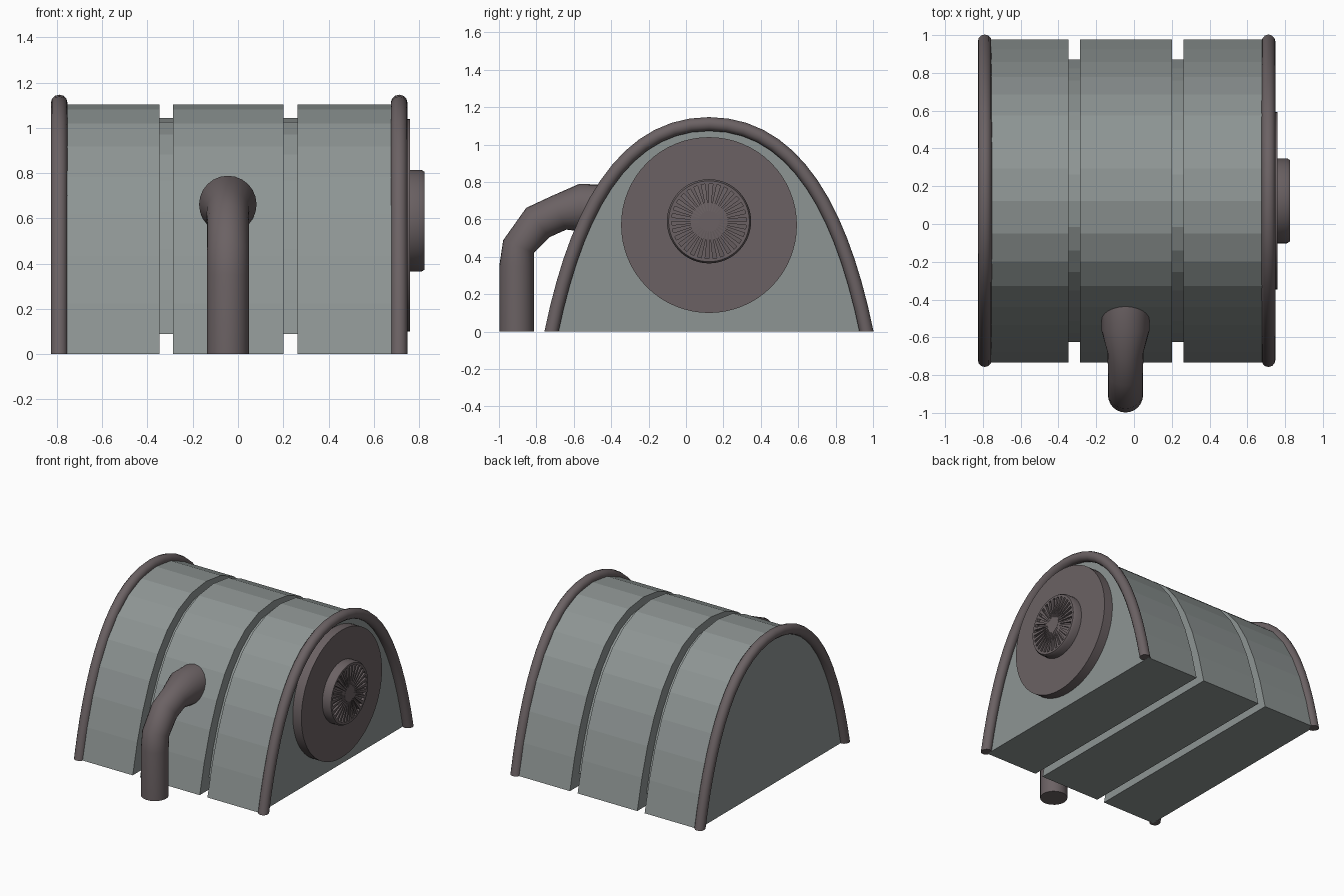
import bpy, bmesh
from math import sin, cos, pi
from mathutils import Vector

cube = bpy.data.objects.get("Cube")
if cube:
    bpy.data.objects.remove(cube)


def material(name, rgb):
    m = bpy.data.materials.new(name)
    m.use_nodes = True
    m.diffuse_color = (*rgb, 1)
    m.node_tree.nodes["Principled BSDF"].inputs["Base Color"].default_value = (*rgb, 1)
    return m


GREY = material("grey green metal", (0.27, 0.30, 0.295))
DARK = material("dark brown metal", (0.147, 0.121, 0.126))
CENTRE_Y = 0.123


def finish(name, bm, mat, smooth=False):
    bmesh.ops.recalc_face_normals(bm, faces=bm.faces)
    mesh = bpy.data.meshes.new(name)
    bm.to_mesh(mesh)
    bm.free()
    mesh.materials.append(mat)
    ob = bpy.data.objects.new(name, mesh)
    bpy.context.collection.objects.link(ob)
    if smooth:
        bpy.ops.object.select_all(action='DESELECT')
        ob.select_set(True)
        bpy.context.view_layer.objects.active = ob
        bpy.ops.object.shade_smooth_by_angle(angle=0.6)


def loft(bm, rings):
    """Bridge successive closed rings and cap both ends."""
    loops = [[bm.verts.new(p) for p in ring] for ring in rings]
    n = len(loops[0])
    sides = []
    for a, b in zip(loops, loops[1:]):
        sides.append([bm.faces.new((a[i], a[(i + 1) % n], b[(i + 1) % n], b[i]))
                      for i in range(n)])
    bm.faces.new(loops[0])
    bm.faces.new(loops[-1])
    return sides


def arch(steps, shoulder):
    """Arch outline (y, z), mirrored about its middle."""
    pts = [Vector(p) for p in ((0.855, 0), (0.725, 0.62), (shoulder, 1.11), (0, 1.11))]
    half = []
    for i in range(steps + 1):
        t = i / steps
        weights = ((1 - t) ** 3, 3 * t * (1 - t) ** 2, 3 * t * t * (1 - t), t ** 3)
        half.append(sum((w * p for w, p in zip(weights, pts)), Vector((0, 0))))
    return half + [Vector((-p.x, p.y)) for p in reversed(half[:-1])]


def arch_block(name, x0, x1, shoulder=0.49, sy=1.0, sz=0.995, z0=0.0):
    bm = bmesh.new()
    loft(bm, [[(x, CENTRE_Y + p.x * sy, z0 + p.y * sz) for p in arch(8, shoulder)]
              for x in (x0, x1)])
    finish(name, bm, GREY)


# Three body sections around a smaller core that shows in the grooves
arch_block("body_right", -0.785, -0.347)
arch_block("body_middle", -0.287, 0.20)
arch_block("body_left", 0.263, 0.69)
arch_block("body_core", -0.5, 0.5, 0.44, 0.875, 0.86, 0.09)


# Rounded rim along each end, cut flat at the ground
def rim(name, x):
    line = [Vector((x, CENTRE_Y + p.x * 0.985, p.y)) for p in arch(14, 0.48)]
    rings = []
    for i, p in enumerate(line):
        d = (line[min(i + 1, len(line) - 1)] - line[max(i - 1, 0)]).normalized()
        side = Vector((1, 0, 0))
        out = d.cross(side)
        ring = [p + 0.037 * (cos(a) * side + sin(a) * out)
                for a in (2 * pi * k / 12 for k in range(12))]
        if i in (0, len(line) - 1):
            ring = [q - d * (q.z / d.z) for q in ring]
        rings.append(ring)
    bm = bmesh.new()
    loft(bm, rings)
    finish(name, bm, DARK, True)


rim("rim_right", -0.79)
rim("rim_left", 0.712)

# Bent pipe with a flared collar: y, z, half width, half height, tilt of each ring
bm = bmesh.new()
stations = [(-0.905, 0, 0.093, 0.093, 90), (-0.905, 0.35, 0.093, 0.093, 88),
            (-0.895, 0.455, 0.093, 0.089, 68), (-0.793, 0.583, 0.093, 0.1, 38),
            (-0.68, 0.635, 0.095, 0.098, 24), (-0.565, 0.662, 0.127, 0.127, 4),
            (-0.42, 0.66, 0.127, 0.127, 0)]
rings = []
for y, z, width, height, angle in stations:
    t = angle * pi / 180
    side = Vector((width, 0, 0))
    up = Vector((0, -sin(t), cos(t))) * height
    rings.append([Vector((-0.045, y, z)) + cos(a) * side + sin(a) * up
                  for a in (2 * pi * k / 24 for k in range(24))])
loft(bm, rings)
finish("pipe", bm, DARK, True)


# Round parts on the left end, turned around the x axis
def turned(bm, profile, z, n):
    return loft(bm, [[(x, CENTRE_Y + r * cos(a), z + r * sin(a))
                      for a in (2 * pi * k / n for k in range(n))]
                     for x, r in profile])


bm = bmesh.new()
turned(bm, [(0.66, 0.47), (0.76, 0.47)], 0.57, 64)
finish("end_disc", bm, DARK, True)

# Vent knob with radial grooves that deepen away from the hub
bm = bmesh.new()
KNOB_Z = 0.59
bands = turned(bm, [(0.74, 0.225), (0.81, 0.225), (0.825, 0.216),
                    (0.825, 0.20), (0.825, 0.055)], KNOB_Z, 60)
grooves = bmesh.ops.extrude_discrete_faces(bm, faces=bands[3][::2])["faces"]
for f in grooves:
    for v in f.verts:
        outer = Vector((v.co.y - CENTRE_Y, v.co.z - KNOB_Z)).length > 0.1
        v.co.x -= 0.022 if outer else 0.002
finish("vent_knob", bm, DARK, True)
